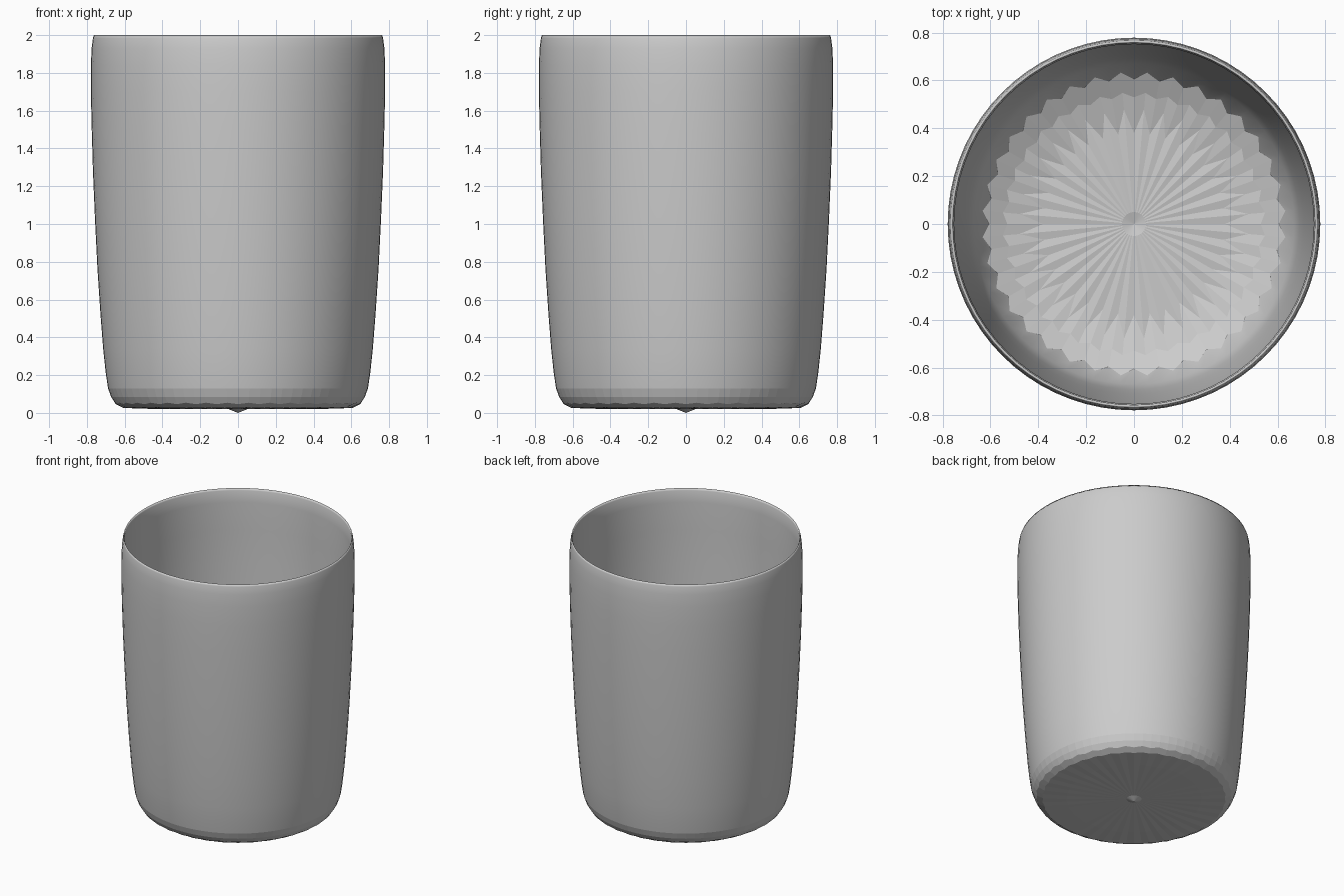
import bpy, bmesh, math

if "Cube" in bpy.data.objects:
    bpy.data.objects.remove(bpy.data.objects["Cube"])

SIDES = 72

grey = bpy.data.materials.new("plain grey")
grey.diffuse_color = (0.6, 0.6, 0.6, 1)
grey.use_nodes = True
grey.node_tree.nodes["Principled BSDF"].inputs["Base Color"].default_value = grey.diffuse_color

# Profile as (radius, height, ripple in radius, ripple in height):
# underside with centre nub, outer wall, rim, inner wall, floor
profile = [
    (0.05, 0.02, 0, 0), (0.45, 0.022, 0, 0.001), (0.61, 0.027, 0.004, 0.001),
    (0.65, 0.05, 0.003, 0.004), (0.672, 0.085, 0, 0), (0.688, 0.13, 0, 0),
    (0.70, 0.21, 0, 0), (0.713, 0.33, 0, 0), (0.728, 0.52, 0, 0),
    (0.744, 0.76, 0, 0), (0.757, 1.02, 0, 0), (0.768, 1.28, 0, 0),
    (0.775, 1.52, 0, 0), (0.779, 1.70, 0, 0), (0.779, 1.84, 0, 0),
    (0.775, 1.93, 0, 0), (0.768, 1.985, 0, 0), (0.763, 2.0, 0, 0),
    (0.757, 1.985, 0, 0), (0.752, 1.9, 0, 0), (0.752, 1.7, 0, 0),
    (0.747, 1.45, 0, 0), (0.738, 1.15, 0, 0), (0.726, 0.85, 0, 0),
    (0.710, 0.55, 0, 0), (0.692, 0.33, 0, 0), (0.67, 0.2, 0, 0),
    (0.62, 0.11, 0.015, 0.006), (0.54, 0.07, 0.01, 0.008),
    (0.43, 0.04, 0.05, 0.004), (0.05, 0.035, 0, 0),
]

bm = bmesh.new()
rings = []
for r, z, dr, dz in profile:
    ring = []
    for i in range(SIDES):
        a = 2 * math.pi * i / SIDES
        s = 1 if i % 2 else -1
        ring.append(bm.verts.new(((r + s * dr) * math.cos(a),
                                  (r + s * dr) * math.sin(a), z + s * dz)))
    rings.append(ring)

# Walls between neighbouring rings
for lo, hi in zip(rings, rings[1:]):
    for i in range(SIDES):
        j = (i + 1) % SIDES
        bm.faces.new((lo[i], lo[j], hi[j], hi[i]))

# Centre points of underside and floor
nub = bm.verts.new((0, 0, 0))
dimple = bm.verts.new((0, 0, 0.022))
for i in range(SIDES):
    j = (i + 1) % SIDES
    bm.faces.new((nub, rings[0][j], rings[0][i]))
    bm.faces.new((dimple, rings[-1][i], rings[-1][j]))

bmesh.ops.recalc_face_normals(bm, faces=bm.faces)
mesh = bpy.data.meshes.new("cup")
bm.to_mesh(mesh)
bm.free()
mesh.materials.append(grey)
cup = bpy.data.objects.new("cup", mesh)
bpy.context.collection.objects.link(cup)

# Smooth walls, faceted floor and base
for p in mesh.polygons:
    p.use_smooth = p.center.z > 0.13
